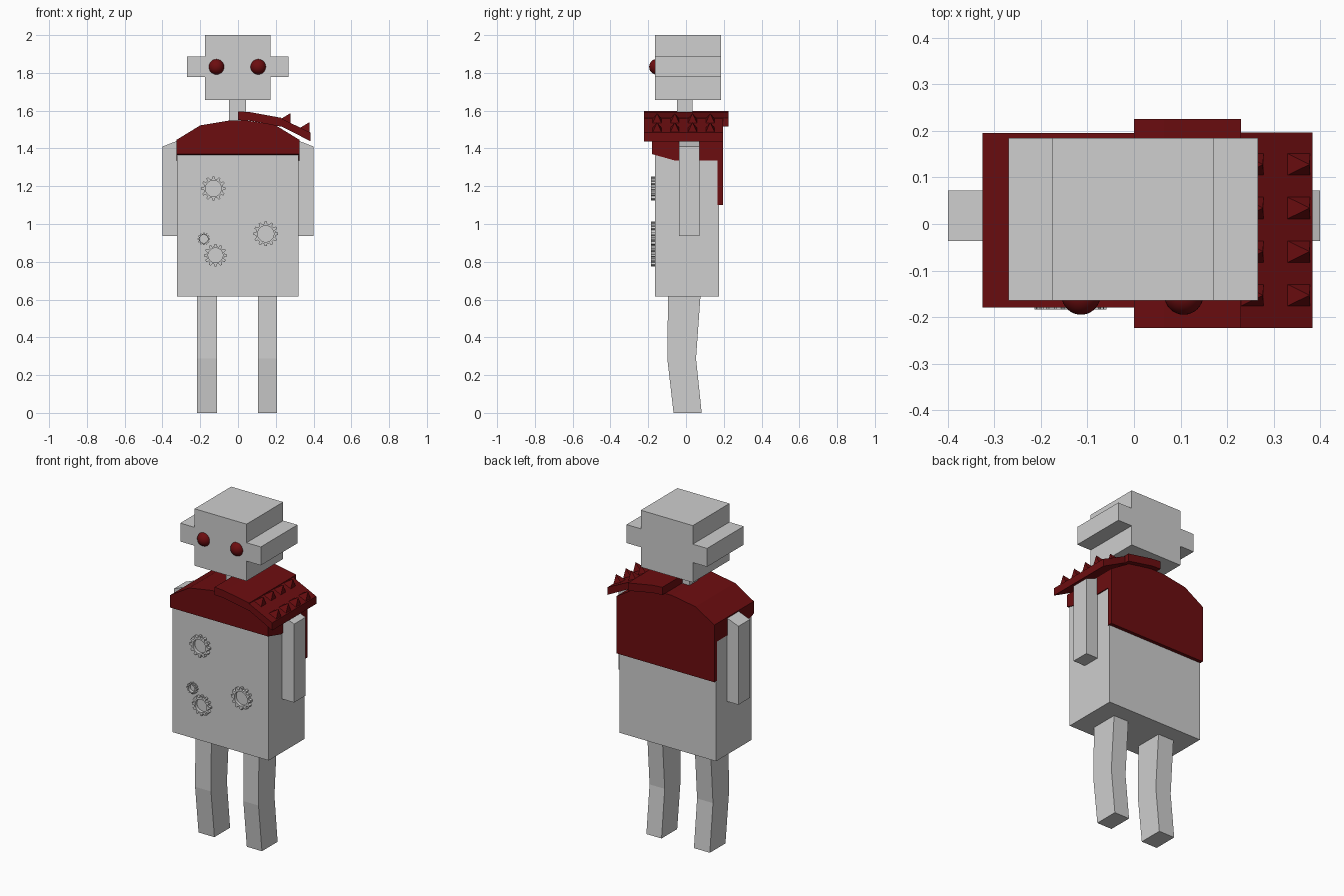
import bpy, bmesh, math
from mathutils import Vector

if "Cube" in bpy.data.objects:
    bpy.data.objects.remove(bpy.data.objects["Cube"])


def material(name, rgb):
    m = bpy.data.materials.new(name)
    m.diffuse_color = (*rgb, 1)
    m.use_nodes = True
    m.node_tree.nodes["Principled BSDF"].inputs["Base Color"].default_value = m.diffuse_color
    return m


GREY = material("light grey", (0.62, 0.62, 0.62))
RED = material("dark red", (0.15, 0.004, 0.005))


def finish(name, bm, mat):
    bmesh.ops.recalc_face_normals(bm, faces=bm.faces)
    me = bpy.data.meshes.new(name)
    bm.to_mesh(me)
    bm.free()
    me.materials.append(mat)
    ob = bpy.data.objects.new(name, me)
    bpy.context.collection.objects.link(ob)
    return ob


def loft(name, rings, mat):
    """Closed solid through a list of equal-length point rings."""
    bm = bmesh.new()
    vs = [[bm.verts.new(p) for p in r] for r in rings]
    n = len(rings[0])
    for a, b in zip(vs, vs[1:]):
        for i in range(n):
            j = (i + 1) % n
            bm.faces.new((a[i], a[j], b[j], b[i]))
    bm.faces.new(vs[0])
    bm.faces.new(vs[-1])
    return finish(name, bm, mat)


def prism(name, profile, y0, y1, mat):
    """Extrude an x-z profile along y."""
    return loft(name, [[(x, y, z) for x, z in profile] for y in (y0, y1)], mat)


def box(name, x0, x1, y0, y1, z0, z1, mat):
    return prism(name, [(x0, z0), (x1, z0), (x1, z1), (x0, z1)], y0, y1, mat)


# head with side ears, neck, torso
prism("head", [(-.175, 1.657), (.172, 1.657), (.172, 1.777), (.267, 1.777),
               (.267, 1.888), (.172, 1.888), (.172, 2), (-.175, 2),
               (-.175, 1.888), (-.27, 1.888), (-.27, 1.777), (-.175, 1.777)],
      -.164, .185, GREY)
box("neck", -.047, .042, -.047, .035, 1.45, 1.67, GREY)
box("torso", -.323, .32, -.165, .175, .615, 1.42, GREY)

# eyes
for side, x in (("left", -.114), ("right", .107)):
    bm = bmesh.new()
    bmesh.ops.create_uvsphere(bm, u_segments=32, v_segments=16, radius=.042)
    bmesh.ops.translate(bm, verts=bm.verts, vec=(x, -.153, 1.832))
    for f in bm.faces:
        f.smooth = True
    finish(side + "_eye", bm, RED)

# arms with sloping tops, and bent legs
for side, s in (("left", -1), ("right", 1)):
    prism(side + "_arm", [(s * .31, .937), (s * .4, .937), (s * .4, 1.41), (s * .31, 1.445)],
          -.037, .072, GREY)
for side, x0, x1 in (("left", -.217, -.111), ("right", .105, .206)):
    loft(side + "_leg", [[(x0, a, z), (x1, a, z), (x1, b, z), (x0, b, z)] for z, a, b in
                         ((0, -.066, .083), (.288, -.099, .053), (.625, -.095, .077))], GREY)

# arched cape: short at the front, slanted at the sides, long at the back
arch = [(.326, 1.445), (.2, 1.522), (.045, 1.548), (-.045, 1.548), (-.2, 1.522), (-.326, 1.445)]
loft("cape", [[(x, y, z) for x, z in [(-.326, low), (.326, low)] + arch] for y, low in
              ((-.18, 1.37), (-.058, 1.336), (.168, 1.336), (.168, 1.1), (.196, 1.1))], RED)

# shoulder armour: two overlapping plates
prism("upper_shoulder_plate", [(0, 1.55), (.06, 1.547), (.23, 1.515), (.23, 1.562),
                               (.065, 1.592), (0, 1.597)], -.223, .226, RED)
prism("lower_shoulder_plate", [(.2, 1.53), (.23, 1.517), (.384, 1.438), (.384, 1.484),
                               (.23, 1.558), (.2, 1.565)], -.223, .197, RED)

# spikes in two rows of four
down = Vector((.154, 0, -.074)).normalized()
up = Vector((.074, 0, .154)).normalized()
across = Vector((0, .026, 0))
for row, (cx, cz) in enumerate(((.253, 1.545), (.353, 1.497))):
    for k in range(4):
        c = Vector((cx, -.153 + k * .0937, cz)) - up * .004
        d = down * .03
        bm = bmesh.new()
        base = [bm.verts.new(c + p) for p in (-d - across, d - across, d + across, -d + across)]
        tip = bm.verts.new(c + up * .052 + down * .004)
        bm.faces.new(base)
        for i in range(4):
            bm.faces.new((base[i], base[(i + 1) % 4], tip))
        finish(f"spike_{row}_{k}", bm, RED)


# toothed gear rings on the chest
def gear(name, cx, cz, r, teeth=12):
    outer = []
    for t in range(teeth):
        for f, k in ((-.30, .8), (-.17, 1), (.17, 1), (.30, .8)):
            a = (t + f) * math.tau / teeth
            outer.append((math.cos(a) * r * k, math.sin(a) * r * k))
    n = len(outer)
    inner = []
    for x, z in outer:
        h = math.hypot(x, z)
        inner.append((x / h * r * .65, z / h * r * .65))
    bm = bmesh.new()
    rings = [[bm.verts.new((cx + x, y, cz + z)) for x, z in pts] for pts, y in
             ((outer, -.16), (outer, -.184), (inner, -.184), (inner, -.16))]
    for a, b in zip(rings, rings[1:] + rings[:1]):
        for i in range(n):
            j = (i + 1) % n
            bm.faces.new((a[i], a[j], b[j], b[i]))
    finish(name, bm, GREY)


gear("upper_gear", -.13, 1.188, .065)
gear("right_gear", .147, .948, .066)
gear("lower_gear", -.119, .834, .06)
gear("small_gear", -.181, .921, .033)
